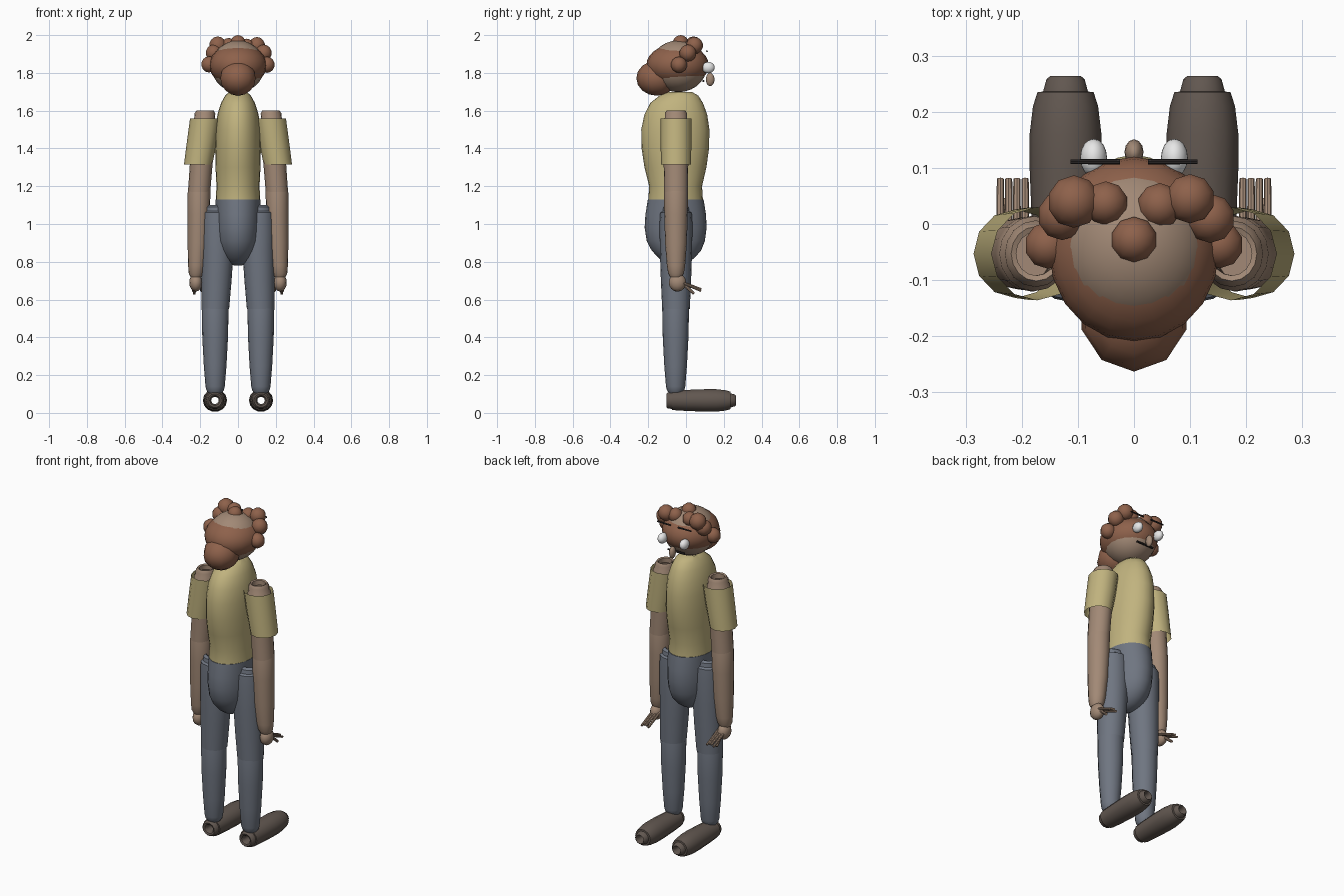
import bpy, bmesh, math
from mathutils import Vector

if "Cube" in bpy.data.objects:
    bpy.data.objects.remove(bpy.data.objects["Cube"])


def material(name, rgb):
    m = bpy.data.materials.new(name)
    m.diffuse_color = (*rgb, 1)
    m.use_nodes = True
    m.node_tree.nodes["Principled BSDF"].inputs["Base Color"].default_value = m.diffuse_color
    return m


SKIN = material("skin", (.36, .25, .18))
HAIR = material("auburn_hair", (.27, .12, .07))
SHIRT = material("yellow_shirt", (.53, .45, .21))
PANTS = material("blue_grey_trousers", (.16, .18, .22))
SHOE = material("brown_shoe", (.12, .095, .08))
WHITE = material("eye_white", (.8, .8, .8))
DARK = material("dark_line", (.03, .025, .025))


def finish(name, bm, mat, angle=40):
    bmesh.ops.recalc_face_normals(bm, faces=bm.faces)
    me = bpy.data.meshes.new(name)
    bm.to_mesh(me)
    bm.free()
    me.materials.append(mat)
    ob = bpy.data.objects.new(name, me)
    bpy.context.collection.objects.link(ob)
    bpy.ops.object.select_all(action='DESELECT')
    ob.select_set(True)
    bpy.context.view_layer.objects.active = ob
    bpy.ops.object.shade_smooth_by_angle(angle=math.radians(angle))
    return ob


def loft(name, rings, mat, n=16, along='z', caps=False, loop=False):
    """Skin elliptical rings given as (centre, radius_a, radius_b)."""
    bm = bmesh.new()
    loops = []
    for c, ra, rb in rings:
        vs = []
        for i in range(n):
            t = 2 * math.pi * i / n
            a, b = ra * math.cos(t), rb * math.sin(t)
            off = (a, b, 0) if along == 'z' else (a, 0, b)
            vs.append(bm.verts.new(Vector(c) + Vector(off)))
        loops.append(vs)
    pairs = list(zip(loops, loops[1:]))
    if loop:
        pairs.append((loops[-1], loops[0]))
    for lo, hi in pairs:
        for i in range(n):
            j = (i + 1) % n
            bm.faces.new((lo[i], lo[j], hi[j], hi[i]))
    if caps:
        bm.faces.new(loops[0])
        bm.faces.new(loops[-1])
    return finish(name, bm, mat)


def ball(name, loc, size, mat, u=16, v=10, angle=60):
    bm = bmesh.new()
    bmesh.ops.create_uvsphere(bm, u_segments=u, v_segments=v, radius=1)
    for p in bm.verts:
        p.co = Vector(loc) + Vector(a * b for a, b in zip(p.co, size))
    return finish(name, bm, mat, angle)


def rod(name, a, b, r, mat, n=8):
    a, b = Vector(a), Vector(b)
    d = b - a
    bm = bmesh.new()
    bmesh.ops.create_cone(bm, cap_ends=True, segments=n, radius1=r, radius2=r * .85, depth=d.length)
    rot = d.to_track_quat('Z', 'Y')
    for p in bm.verts:
        p.co = (a + b) / 2 + rot @ p.co
    return finish(name, bm, mat)


# Torso and pelvis: (z, y_min, y_max, half_width)
def body(name, rows, mat):
    loft(name, [((0, (a + b) / 2, z), w, (b - a) / 2) for z, a, b, w in rows], mat, 24, caps=True)


body("shirt_torso", [(1.12, -.20, .09, .118), (1.2, -.195, .085, .114), (1.3, -.22, .108, .119),
                     (1.4, -.235, .122, .121), (1.5, -.237, .124, .118), (1.58, -.22, .112, .109),
                     (1.64, -.19, .09, .09), (1.68, -.14, .065, .068), (1.70, -.09, .03, .045)], SHIRT)
body("pelvis", [(1.13, -.202, .093, .119), (1.05, -.215, .106, .117), (.98, -.219, .109, .115),
                (.91, -.208, .1, .109), (.86, -.182, .08, .096), (.82, -.145, .045, .074),
                (.795, -.11, .01, .05), (.78, -.075, -.03, .02)], PANTS)

# Head with a hair band around it
ball("head", (0, -.04, 1.835), (.141, .15, .137), SKIN, 20, 14)
ball("hair_mass", (0, -.045, 1.84), (.152, .165, .115), HAIR, 20, 14)
ball("hair_bun", (0, -.155, 1.772), (.098, .108, .093), HAIR, 10, 8)
curls = [(-.107, .04, 1.945, .048), (-.05, .037, 1.945, .04), (.046, .033, 1.94, .041),
         (.1, .045, 1.945, .045), (0, -.028, 1.958, .042), (-.153, -.038, 1.845, .043),
         (-.128, .015, 1.905, .045), (.153, -.037, 1.843, .043), (.136, .01, 1.905, .045)]
for i, (x, y, z, r) in enumerate(curls):
    ball(f"curl_{i}", (x, y, z), (r, r, r), HAIR, 10, 7)

# Face
ball("nose", (0, .128, 1.765), (.017, .023, .035), SKIN, 12, 8)
rod("mouth", (-.055, .092, 1.757), (.055, .092, 1.757), .006, DARK)

for s, side in ((1, "right"), (-1, "left")):
    ball(f"eye_{side}", (s * .072, .118, 1.828), (.024, .034, .03), WHITE, 16, 12)
    rod(f"eyebrow_{side}", (s * .025, .111, 1.915), (s * .113, .111, 1.915), .005, DARK)

    # Arm
    loft(f"upper_arm_{side}", [((s * x, -.053, z), r, r * 1.08) for z, x, r in (
        (1.17, .206, .059), (1.3, .196, .06), (1.45, .185, .062), (1.55, .178, .062), (1.56, .177, .055),
        (1.585, .175, .055), (1.602, .174, .045), (1.598, .174, .036), (1.57, .176, .036))], SKIN)
    loft(f"forearm_{side}", [((s * x, -.053, z), r, r * 1.05) for z, x, r in (
        (1.185, .205, .057), (1.17, .206, .06), (1.05, .208, .059), (.9, .212, .055),
        (.78, .218, .046), (.74, .221, .04), (.72, .222, .03))], SKIN, caps=True)
    sleeve = [((s * .172, -.053, 1.558), .082, .083), ((s * .19, -.053, 1.44), .08, .082),
              ((s * .211, -.053, 1.315), .075, .079)]
    loft(f"sleeve_{side}", sleeve, SHIRT, 12)

    # Hand
    ball(f"palm_{side}", (s * .223, -.045, .69), (.035, .046, .048), SKIN, 12, 8)
    for i in range(4):
        x = s * (.194 + .0147 * i)
        drop = .008 * abs(i - 1.5)
        rod(f"finger_{side}_{i}", (x, -.03, .695), (x, .08, .658 - drop), .0075, SKIN)
    rod(f"thumb_{side}", (s * .225, -.025, .69), (s * .232, .042, .632), .009, SKIN)

    # Leg
    loft(f"upper_leg_{side}", [((s * x, -.053, z), r, r) for z, x, r in (
        (.55, .12, .073), (.7, .114, .08), (.85, .109, .085), (1.0, .108, .087), (1.06, .109, .083),
        (1.068, .11, .07), (1.09, .112, .066), (1.1, .113, .05), (1.08, .113, .04))], PANTS)
    loft(f"lower_leg_{side}", [((s * .121, -.055, z), r, r) for z, r in (
        (.57, .068), (.55, .071), (.4, .068), (.25, .06), (.14, .051), (.12, .046), (.105, .036))],
         PANTS, caps=True)

    # Hollow shoe
    shoe = [(-.085, .02), (-.1, .028), (-.104, .038), (-.098, .045), (-.075, .049), (-.074, .055), (0, .06),
            (.1, .064), (.16, .064), (.21, .058), (.235, .05), (.236, .04), (.258, .034), (.264, .027), (.25, .02)]
    loft(f"shoe_{side}", [((s * .122, y, .066), r, r * .95) for y, r in shoe], SHOE, 14, 'y', loop=True)
